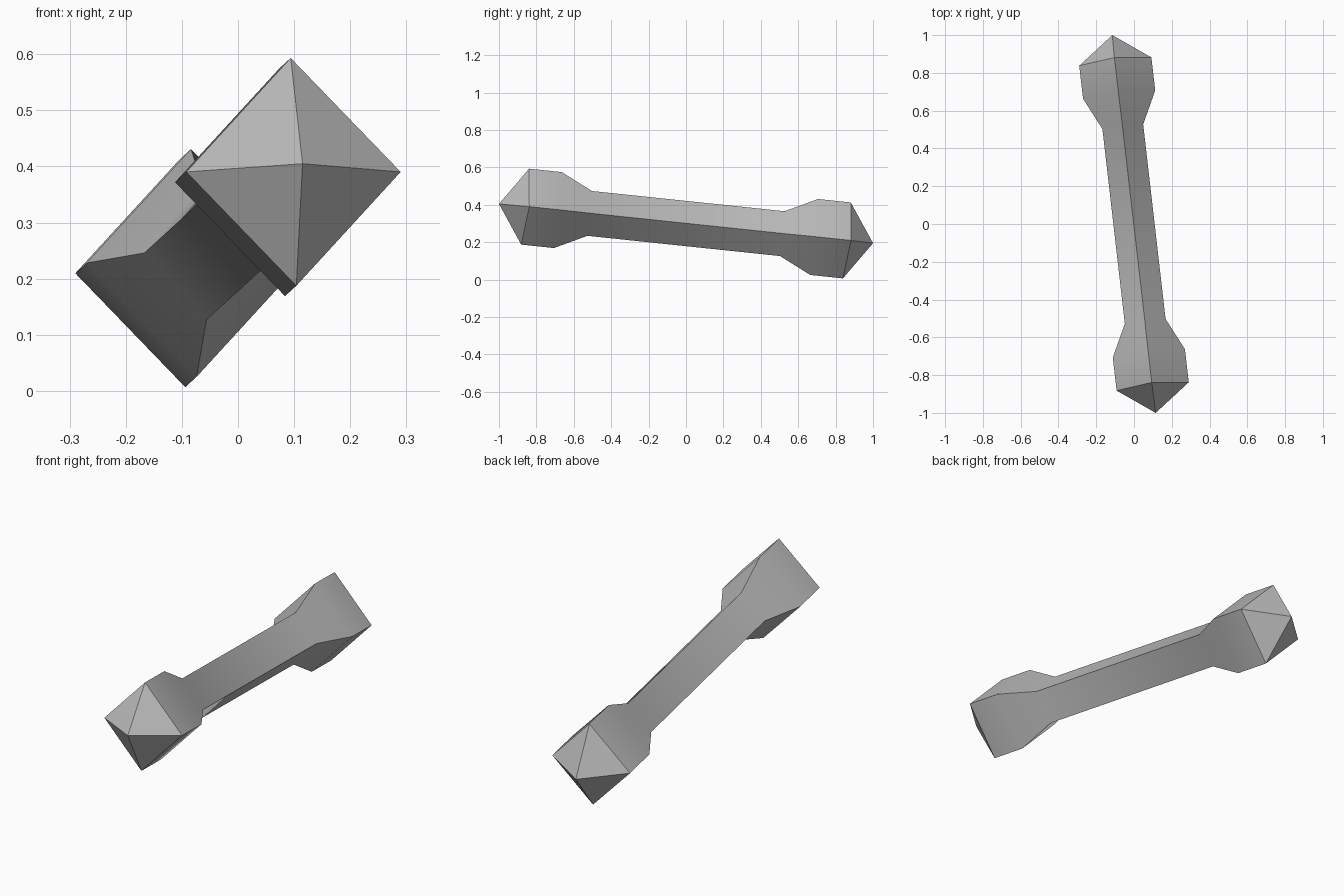
import bpy
import bmesh
from math import radians
from mathutils import Vector

cube = bpy.data.objects.get("Cube")
if cube:
    bpy.data.objects.remove(cube, do_unlink=True)

grey = bpy.data.materials.new("plain grey")
grey.use_nodes = True
colour = (0.5, 0.5, 0.5, 1)
grey.diffuse_color = colour
grey.node_tree.nodes["Principled BSDF"].inputs["Base Color"].default_value = colour

# Tilted axis and the two half diagonals of the diamond cross-section
CENTRE = Vector((0, 0, 0.3))
AXIS = Vector((0.115, -1, 0.105))
SIDE = Vector((0.191, 0.022, 0))
UP = Vector((-0.005, 0.021, 0.203))

# Position along the axis and (side, up) scale, front half only
half = [(0.86, 1, 1), (0.685, 1, 1), (0.515, 0.565, 0.59)]
rings = half + [(-t, s, u) for t, s, u in reversed(half)]

bm = bmesh.new()


def ring(t, s, u):
    c = CENTRE + AXIS * t
    return [bm.verts.new(c + off) for off in (SIDE * s, UP * u, -SIDE * s, -UP * u)]


def bridge(a, b):
    for i in range(4):
        j = (i + 1) % 4
        bm.faces.new((a[i], a[j], b[j], b[i]))


# Shaft with thick ends
loops = [ring(*r) for r in rings]
for a, b in zip(loops, loops[1:]):
    bridge(a, b)

# Pyramid tips
for loop, t in ((loops[0], 1), (loops[-1], -1)):
    tip = bm.verts.new(CENTRE + AXIS * t)
    for i in range(4):
        bm.faces.new((loop[i], loop[(i + 1) % 4], tip))

bmesh.ops.recalc_face_normals(bm, faces=bm.faces[:])
mesh = bpy.data.meshes.new("pointed_bar")
bm.to_mesh(mesh)
bm.free()
mesh.materials.append(grey)

bar = bpy.data.objects.new("pointed_bar", mesh)
bpy.context.collection.objects.link(bar)
bpy.ops.object.select_all(action="DESELECT")
bar.select_set(True)
bpy.context.view_layer.objects.active = bar
bpy.ops.object.shade_smooth_by_angle(angle=radians(30))
